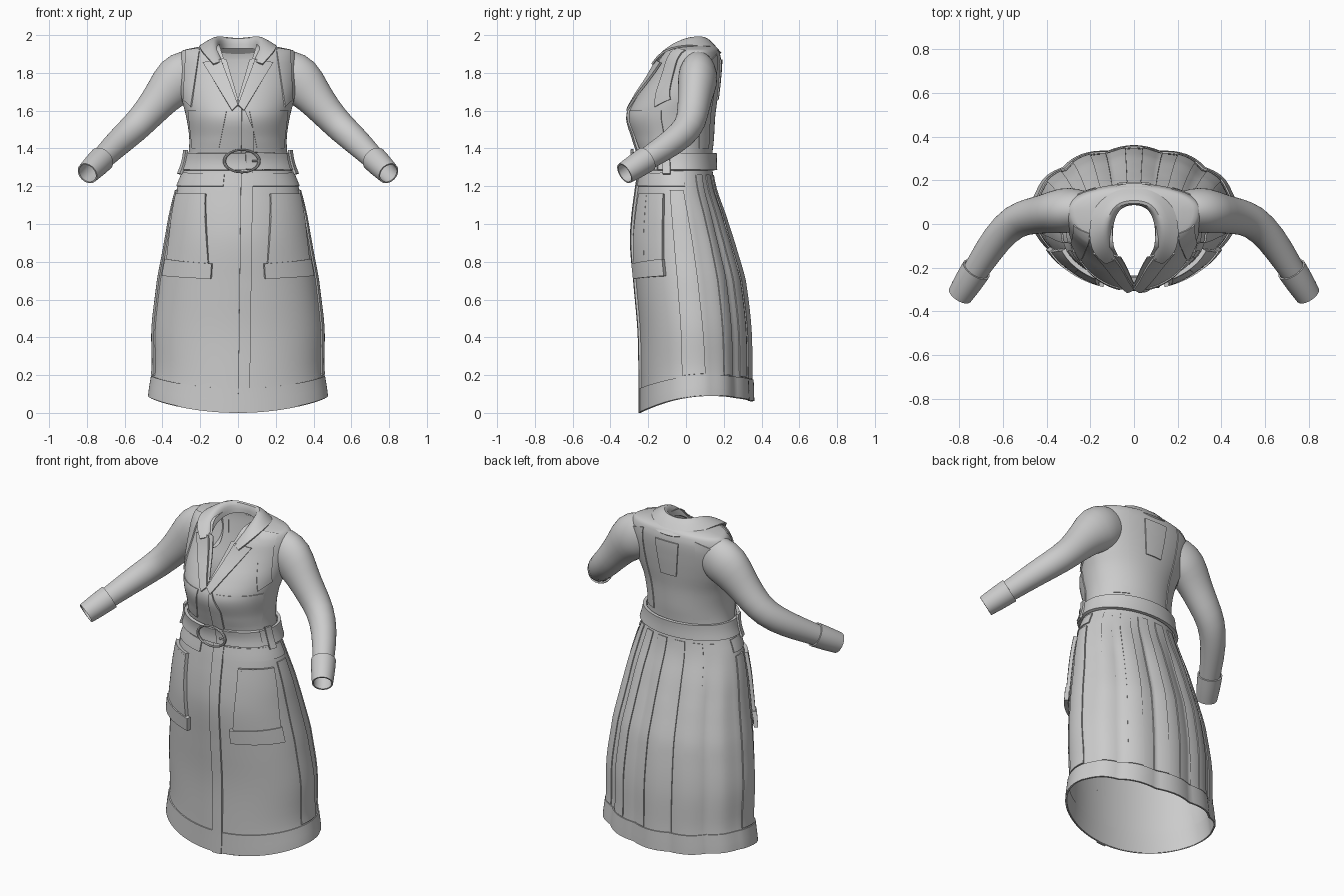
import bpy, bmesh
from math import sin, cos, pi, asin, radians
from mathutils import Vector

if "Cube" in bpy.data.objects:
    bpy.data.objects.remove(bpy.data.objects["Cube"])

# Garment cross-sections: z, half width, y of widest point, front y, back y
RINGS = [
    (0.00, .470, .05, -.240, .350), (0.17, .450, .05, -.240, .345),
    (0.43, .450, .04, -.245, .340), (0.70, .422, .02, -.268, .310),
    (0.90, .385, .00, -.285, .253), (1.05, .358, -.02, -.277, .205),
    (1.20, .320, -.04, -.258, .155), (1.33, .270, -.045, -.242, .138),
    (1.45, .258, -.05, -.275, .148), (1.57, .275, -.04, -.306, .155),
    (1.67, .300, .00, -.262, .168), (1.78, .315, .04, -.195, .180),
    (1.87, .315, .06, -.152, .185), (1.92, .290, .06, -.120, .175),
    (1.94, .200, .06, -.100, .155), (1.95, .110, .03, -.060, .100)]


def ring(s):
    """Smoothly interpolated cross-section at fractional index s."""
    i = max(0, min(int(s), len(RINGS) - 2))
    f = s - i
    p = [RINGS[max(0, min(k, len(RINGS) - 1))] for k in (i - 1, i, i + 1, i + 2)]
    out = [p[1][0] + (p[2][0] - p[1][0]) * f]
    for c in range(1, 5):
        a, b, d, e = (q[c] for q in p)
        out.append(.5 * (2 * b + (d - a) * f + (2 * a - 5 * b + 4 * d - e) * f * f
                         + (3 * b - a - 3 * d + e) * f ** 3))
    return out


def index(z):
    for i in range(len(RINGS) - 1):
        if z <= RINGS[i + 1][0]:
            return i + (z - RINGS[i][0]) / (RINGS[i + 1][0] - RINGS[i][0])
    return len(RINGS) - 1


def surf(t, s, off=0.0):
    """Garment surface; t = 0 is the centre front, pi the centre back."""
    z, w, yc, yf, yb = ring(s)
    if cos(t) < -.2 and z < 1.22:   # pleats in the back of the skirt
        fade = min(1, (1.22 - z) / .3) * min(1, (-cos(t) - .2) * 3)
        off += .016 * fade * (abs(cos(t * 6)) - .7)
    depth = (yc - yf if cos(t) > 0 else yb - yc) + off
    lift = (.03 * (1 - cos(t)) + .055 * sin(t) ** 2) * max(0, 1 - z / .6)
    return Vector(((w + off) * sin(t), yc - depth * cos(t), z + lift))


def grid(name, rows, closed=False, mirror=False, thick=0.0, subdiv=0):
    """Mesh from equal-length rows of points."""
    bm = bmesh.new()
    vs = [[bm.verts.new(p) for p in r] for r in rows]
    n = len(rows[0])
    for a, b in zip(vs, vs[1:]):
        for j in range(n if closed else n - 1):
            k = (j + 1) % n
            bm.faces.new((a[j], a[k], b[k], b[j]))
    bmesh.ops.remove_doubles(bm, verts=bm.verts, dist=1e-5)
    bmesh.ops.recalc_face_normals(bm, faces=bm.faces)
    me = bpy.data.meshes.new(name)
    bm.to_mesh(me)
    bm.free()
    ob = bpy.data.objects.new(name, me)
    bpy.context.collection.objects.link(ob)
    if mirror:
        m = ob.modifiers.new("Mirror", 'MIRROR')
        m.use_clip = True
    if subdiv:
        m = ob.modifiers.new("Subdivision", 'SUBSURF')
        m.levels = subdiv
        m.boundary_smooth = 'PRESERVE_CORNERS'
    if thick:
        m = ob.modifiers.new("Solidify", 'SOLIDIFY')
        m.thickness, m.offset = thick, 0
    return ob


def patch(name, corners, off=.012, thick=.012, mirror=True, by_x=True, nu=10, nv=16):
    """Cloth panel lying on the garment; corners are (x or degrees, z), in order."""
    a, b, c, d = corners
    rows = []
    for i in range(nv + 1):
        v, row = i / nv, []
        for j in range(nu + 1):
            u = j / nu
            h, z = [(1 - v) * ((1 - u) * a[k] + u * b[k]) + v * ((1 - u) * d[k] + u * c[k])
                    for k in (0, 1)]
            s = index(z)
            t = asin(max(-1, min(1, h / ring(s)[1]))) if by_x else radians(h)
            row.append(surf(t, s, off))
        rows.append(row)
    return grid(name, rows, mirror=mirror, thick=thick)


def tube(name, path, n=20, thick=0.0):
    """Open sleeve tube along (x, y, z, depth radius, height radius)."""
    pts = [Vector(p[:3]) for p in path]
    rows = []
    for i, p in enumerate(path):
        tan = (pts[min(i + 1, len(pts) - 1)] - pts[max(i - 1, 0)]).normalized()
        side = tan.cross(Vector((0, 0, 1))).normalized()
        up = side.cross(tan)
        rows.append([pts[i] + side * p[3] * cos(2 * pi * k / n) + up * p[4] * sin(2 * pi * k / n)
                     for k in range(n)])
    return grid(name, rows, closed=True, mirror=True, thick=thick, subdiv=1)


# Main shell with V-shaped neck opening
rows = []
N = (len(RINGS) - 1) * 4
for i in range(N + 1):
    s = i / 4
    z, w = ring(s)[:2]
    t0 = asin(min(.92, max(0, (z - 1.64) * .32) / w))
    rows.append([surf(t0 + (pi - t0) * j / 60, s) for j in range(61)])
grid("coat_body", rows, mirror=True)

# Sleeves and turned cuffs
tube("sleeve", [(.20, .065, 1.800, .080, .115), (.26, .065, 1.795, .100, .135),
                (.325, .062, 1.765, .108, .138), (.40, .048, 1.675, .090, .102),
                (.47, .036, 1.590, .085, .088), (.545, .018, 1.510, .080, .081),
                (.63, -.065, 1.435, .072, .074), (.71, -.190, 1.355, .062, .062),
                (.79, -.315, 1.275, .050, .052)])
tube("cuff", [(.722, -.208, 1.343, .066, .066), (.76, -.267, 1.305, .063, .063),
              (.797, -.325, 1.268, .055, .056)], thick=.008)

# Collar: neck edge, fold and falling outer edge; lapels below it
inner = [(0, .10, 1.93), (.08, .075, 1.93), (.105, -.02, 1.92), (.10, -.10, 1.89), (.085, -.15, 1.85)]
fold = [(0, .095, 2.005), (.085, .085, 2.025), (.122, 0, 2.012), (.12, -.09, 1.95), (.09, -.165, 1.86)]
outer = [(0, .19, 1.90), (.12, .17, 1.91), (.205, .04, 1.955), (.205, -.125, 1.925), (.13, -.18, 1.845)]
grid("collar", [inner, fold, outer], mirror=True, thick=.01, subdiv=2)
patch("lapel", [(.085, 1.87), (.178, 1.855), (.03, 1.60), (0, 1.63)], off=.014, thick=.012)
patch("lapel_facing", [(.06, 1.87), (.11, 1.88), (.02, 1.62), (0, 1.66)], off=.004, thick=.006)

# Front placket and hem band
patch("placket", [(0, .0), (.06, .0), (.08, 1.50), (.02, 1.64)], off=.006, thick=.012,
      mirror=False, nu=4, nv=60)
patch("hem_band", [(-180, .004), (180, .004), (180, .13), (-180, .13)], off=.002, thick=.010,
      mirror=False, by_x=False, nu=120, nv=4)

# Bodice panels: shoulder flap, bust panel, back panels and centre-back pleat
patch("shoulder_panel", [(.20, 1.93), (.272, 1.92), (.285, 1.66), (.245, 1.62)], off=.004, thick=.008)
patch("bust_panel", [(.10, 1.40), (.24, 1.40), (.262, 1.60), (.06, 1.60)], off=.002, thick=.006)
patch("back_side_panel", [(128, 1.40), (150, 1.40), (146, 1.90), (118, 1.86)], off=.002, thick=.006,
      by_x=False)
patch("back_pleat", [(170, 1.66), (180, 1.66), (180, 1.87), (166, 1.87)], off=.003, thick=.008, by_x=False)

# Skirt: hip yoke, side panels, back gores and patch pockets with bottom flaps
patch("hip_yoke", [(14, 1.20), (100, 1.20), (100, 1.27), (14, 1.27)], off=.003, thick=.008,
      by_x=False, nu=24, nv=4)
patch("side_panel", [(76, .14), (100, .14), (97, 1.18), (78, 1.18)], off=.004, thick=.008,
      by_x=False, nv=30)
for k, a in enumerate((120, 142, 163)):
    patch("back_gore_%d" % (k + 1), [(a, .135), (a + 12, .135), (a + 12, 1.26), (a, 1.26)],
          off=.002, thick=.007, by_x=False, nv=30)
patch("pocket", [(21, .74), (63, .74), (70, 1.16), (30, 1.16)], off=.012, thick=.020, by_x=False, nu=18)
patch("pocket_panel", [(22, .80), (42, .80), (46, 1.15), (30, 1.15)], off=.018, thick=.010, by_x=False)
patch("pocket_flap", [(19, .71), (65, .725), (65, .815), (19, .79)], off=.017, thick=.024,
      by_x=False, nu=18, nv=4)

# Belt with loops, tail and oval buckle
patch("belt", [(-180, 1.285), (180, 1.285), (180, 1.375), (-180, 1.375)], off=.016, thick=.018,
      mirror=False, by_x=False, nu=96, nv=4)
patch("belt_tail", [(8, 1.29), (62, 1.285), (62, 1.375), (8, 1.38)], off=.028, thick=.010,
      mirror=False, by_x=False, nu=20, nv=4)
patch("belt_loop", [(70, 1.265), (80, 1.265), (80, 1.392), (70, 1.392)], off=.028, thick=.014,
      by_x=False, nu=4, nv=4)
bpy.ops.mesh.primitive_torus_add(major_radius=.09, minor_radius=.008, major_segments=40,
                                 minor_segments=8, location=(.02, -.285, 1.333),
                                 rotation=(pi / 2, 0, 0))
buckle = bpy.context.object
buckle.name = "buckle"
buckle.scale = (1.02, .66, 1)
bpy.ops.mesh.primitive_cylinder_add(vertices=10, radius=.005, depth=.04,
                                    location=(.095, -.285, 1.333), rotation=(0, pi / 2, 0))
bpy.context.object.name = "buckle_prong"

# Apply modifiers and smooth the cloth
bpy.ops.object.select_all(action='SELECT')
bpy.ops.object.convert(target='MESH')
bpy.ops.object.shade_smooth_by_angle(angle=radians(40))
